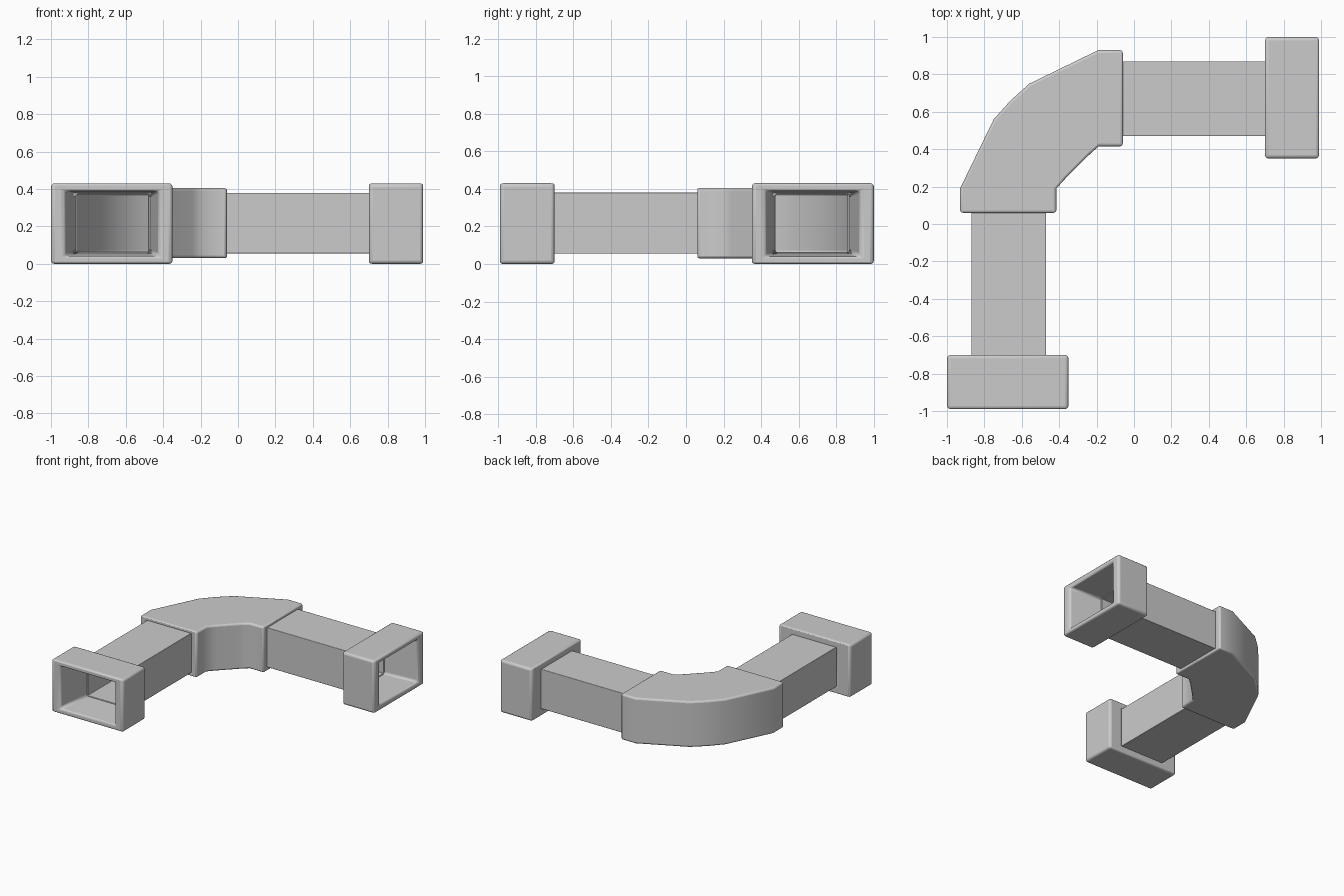
import bpy, bmesh, math

if "Cube" in bpy.data.objects:
    bpy.data.objects.remove(bpy.data.objects["Cube"])


def flip(p):
    # mirror across the diagonal of the bend
    return (-p[1], -p[0])


def ring(a, b, z0, z1):
    # rectangular cross-section between plan points a (inner side) and b (outer side)
    return [(*a, z0), (*b, z0), (*b, z1), (*a, z1)]


def loft(name, rings, bevel):
    # skin a closed chain of rings: along the outside, back along the inside
    bm = bmesh.new()
    vs = [[bm.verts.new(c) for c in r] for r in rings]
    for i in range(len(vs)):
        r, s = vs[i], vs[(i + 1) % len(vs)]
        for j in range(4):
            k = (j + 1) % 4
            bm.faces.new((r[j], r[k], s[k], s[j]))
    bmesh.ops.recalc_face_normals(bm, faces=bm.faces)
    me = bpy.data.meshes.new(name)
    bm.to_mesh(me)
    bm.free()
    ob = bpy.data.objects.new(name, me)
    bpy.context.collection.objects.link(ob)
    if bevel:
        m = ob.modifiers.new("rounding", 'BEVEL')
        m.width, m.segments = bevel, 3
        m.limit_method, m.angle_limit = 'ANGLE', math.radians(60)
    bpy.ops.object.select_all(action='DESELECT')
    ob.select_set(True)
    bpy.context.view_layer.objects.active = ob
    bpy.ops.object.shade_smooth_by_angle(angle=math.radians(50))
    return ob


def straight(name, sections, bevel, mirrored):
    # sections: (y, x_inner, x_outer, z0, z1)
    f = flip if mirrored else (lambda p: p)
    loft(name, [ring(f((xi, y)), f((xo, y)), z0, z1)
                for y, xi, xo, z0, z1 in sections], bevel)


for side, mirrored in (("front", False), ("right", True)):
    # straight duct, thin walled
    straight(side + "_duct", [
        (-0.72, -0.47, -0.87, 0.055, 0.38),
        (0.09, -0.47, -0.87, 0.055, 0.38),
        (0.09, -0.48, -0.86, 0.065, 0.37),
        (-0.72, -0.48, -0.86, 0.065, 0.37)], 0.004, mirrored)
    # end collar with funnel mouth
    straight(side + "_collar", [
        (-0.99, -0.35, -1.0, 0.0, 0.43),
        (-0.70, -0.35, -1.0, 0.0, 0.43),
        (-0.70, -0.475, -0.865, 0.06, 0.375),
        (-0.99, -0.425, -0.925, 0.04, 0.39)], 0.018, mirrored)

# elbow stations: (inner side, outer side) up to the diagonal, then mirrored
half = [((-0.415, 0.06), (-0.93, 0.06)),
        ((-0.415, 0.19), (-0.93, 0.19)),
        ((-0.365, 0.245), (-0.75, 0.56))]
stations = half + [((-0.305, 0.305), (-0.66, 0.66))]
stations += [(flip(a), flip(b)) for a, b in reversed(half)]


def inset(a, b, t):
    d = math.dist(a, b)
    u = ((b[0] - a[0]) / d * t, (b[1] - a[1]) / d * t)
    return (a[0] + u[0], a[1] + u[1]), (b[0] - u[0], b[1] - u[1])


outer = [ring(a, b, 0.03, 0.405) for a, b in stations]
inner = [ring(*inset(a, b, 0.058), 0.058, 0.377) for a, b in stations]
loft("elbow", outer + inner[::-1], 0.02)
